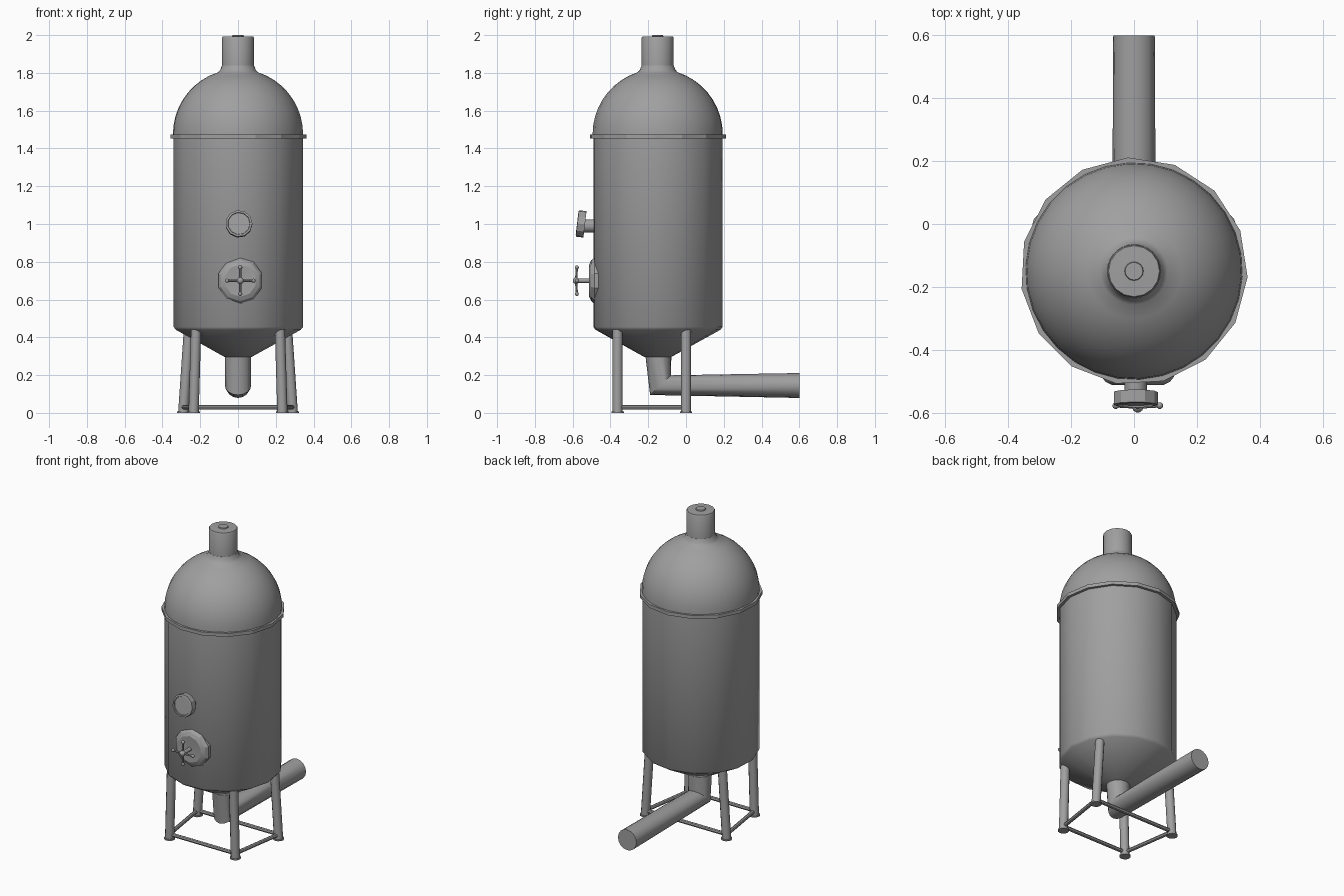
import bpy
import bmesh
from math import cos, sin, pi, radians
from mathutils import Vector

if "Cube" in bpy.data.objects:
    bpy.data.objects.remove(bpy.data.objects["Cube"])

steel = bpy.data.materials.new("grey_steel")
steel.use_nodes = True
GREY = (0.35, 0.35, 0.35, 1)
steel.diffuse_color = GREY
steel.node_tree.nodes["Principled BSDF"].inputs["Base Color"].default_value = GREY


def loft(name, rings, smooth=40):
    """Skin a list of equally sized point rings and cap both ends."""
    bm = bmesh.new()
    loops = [[bm.verts.new(p) for p in ring] for ring in rings]
    n = len(loops[0])
    for a, b in zip(loops, loops[1:]):
        for i in range(n):
            j = (i + 1) % n
            bm.faces.new((a[i], a[j], b[j], b[i]))
    bm.faces.new(loops[0])
    bm.faces.new(loops[-1])
    bmesh.ops.recalc_face_normals(bm, faces=bm.faces)
    mesh = bpy.data.meshes.new(name)
    bm.to_mesh(mesh)
    bm.free()
    mesh.materials.append(steel)
    obj = bpy.data.objects.new(name, mesh)
    bpy.context.collection.objects.link(obj)
    bpy.ops.object.select_all(action='DESELECT')
    obj.select_set(True)
    bpy.context.view_layer.objects.active = obj
    bpy.ops.object.shade_smooth_by_angle(angle=radians(smooth))
    return obj


def ring(centre, u, v, n, phase=0):
    """Ellipse of n points spanned by the vectors u and v."""
    turn = [radians(phase) + 2 * pi * i / n for i in range(n)]
    return [Vector(centre) + Vector(u) * cos(t) + Vector(v) * sin(t) for t in turn]


def turned(name, origin, axis, profile, n=12, phase=0, smooth=40):
    """Revolve (radius, distance) pairs around an axis."""
    axis = Vector(axis).normalized()
    u = Vector((1, 0, 0)) if abs(axis.x) < 0.9 else Vector((0, 1, 0))
    v = axis.cross(u).normalized()
    u = v.cross(axis)
    return loft(name, [ring(Vector(origin) + axis * h, u * r, v * r, n, phase)
                       for r, h in profile], smooth)


def rod(name, a, b, r, n=10):
    d = Vector(b) - Vector(a)
    return turned(name, a, d, [(r, 0), (r, d.length)], n)


def ball(name, centre, r):
    steps = [pi * (0.02 + 0.96 * i / 6) for i in range(7)]
    return turned(name, centre, (0, 0, 1), [(r * sin(t), -r * cos(t)) for t in steps], 10, smooth=60)


UP, FRONT = (0, 0, 1), (0, -1, 0)
AXIS = (0, -0.15, 0)
R = 0.345

# Tank body with conical bottom, and the rounded dome with its neck
turned("tank_body", AXIS, UP,
       [(0.07, 0.295), (0.333, 0.44), (R, 0.455), (R, 1.465)], 15, -3)
dome = [(R * cos(radians(a)), 1.475 + R * sin(radians(a))) for a in range(0, 73, 8)]
turned("dome", AXIS, UP, [(R, 1.46)] + dome + [(0.094, 1.816), (0.085, 1.84)], 30, -3)
turned("neck", AXIS, UP, [(0.085, 1.82), (0.085, 1.985), (0.081, 1.992), (0.03, 1.994), (0.028, 2.0)],
       16, smooth=35)
turned("rim_band", AXIS, UP, [(0.362, 1.452), (0.362, 1.474)], 15, -3, smooth=15)

# Drain pipe with a mitred elbow running to the back
X = (0.07, 0, 0)
loft("drain_pipe", [ring((0, -0.147, 0.32), X, (0, 0.07, 0), 16),
                    ring((0, -0.135, 0.147), X, (0, 0.055, 0.052), 16),
                    ring((0, 0.6, 0.145), (0.066, 0, 0), (0, 0, 0.066), 16)])

# Splayed legs with feet, in mirrored pairs, joined by a low frame
bases = {}
for side, s in (("left", 1), ("right", -1)):
    for place, top_x, low_x, y in (("front", 0.222, 0.235, -0.362), ("back", 0.26, 0.29, 0.0)):
        low = Vector((s * low_x, y, 0))
        rod(f"{place}_{side}_leg", low, (s * top_x, y, 0.44), 0.027, 12)
        turned(f"{place}_{side}_foot", low, UP, [(0.033, 0), (0.033, 0.008)])
        bases[place, side] = low + Vector((0, 0, 0.03))
corners = [bases[k] for k in (("front", "left"), ("back", "left"), ("back", "right"), ("front", "right"))]
for i in range(4):
    rod(f"frame_bar_{i + 1}", corners[i], corners[(i + 1) % 4], 0.012, 8)

# Gauge on a short stem, tilted slightly upward, with a recessed face
rod("gauge_stem", (0.005, -0.45, 0.99), (0.005, -0.55, 0.99), 0.036)
turned("gauge", (0.005, -0.535, 0.998), (0, -1, 0.12),
       [(0.071, 0), (0.071, 0.04), (0.06, 0.042), (0.058, 0.036)], 11, smooth=20)

# Round hatch with a shallow dished cover
HX, HZ = 0.012, 0.7
turned("hatch", (HX, -0.46, HZ), FRONT,
       [(0.122, 0), (0.122, 0.025), (0.108, 0.042), (0.085, 0.053), (0.02, 0.048)], 10, 18, smooth=25)

# Hatch handle: spindle, hub and four ball-ended spokes
rod("hatch_spindle", (HX, -0.49, HZ), (HX, -0.59, HZ), 0.012)
hub = Vector((HX, -0.582, HZ))
ball("handle_hub", hub, 0.018)
for i in range(4):
    tip = hub + Vector((cos(i * pi / 2), 0.06, sin(i * pi / 2))) * 0.07
    rod(f"handle_spoke_{i + 1}", hub, tip, 0.006, 8)
    ball(f"handle_knob_{i + 1}", tip, 0.011)
